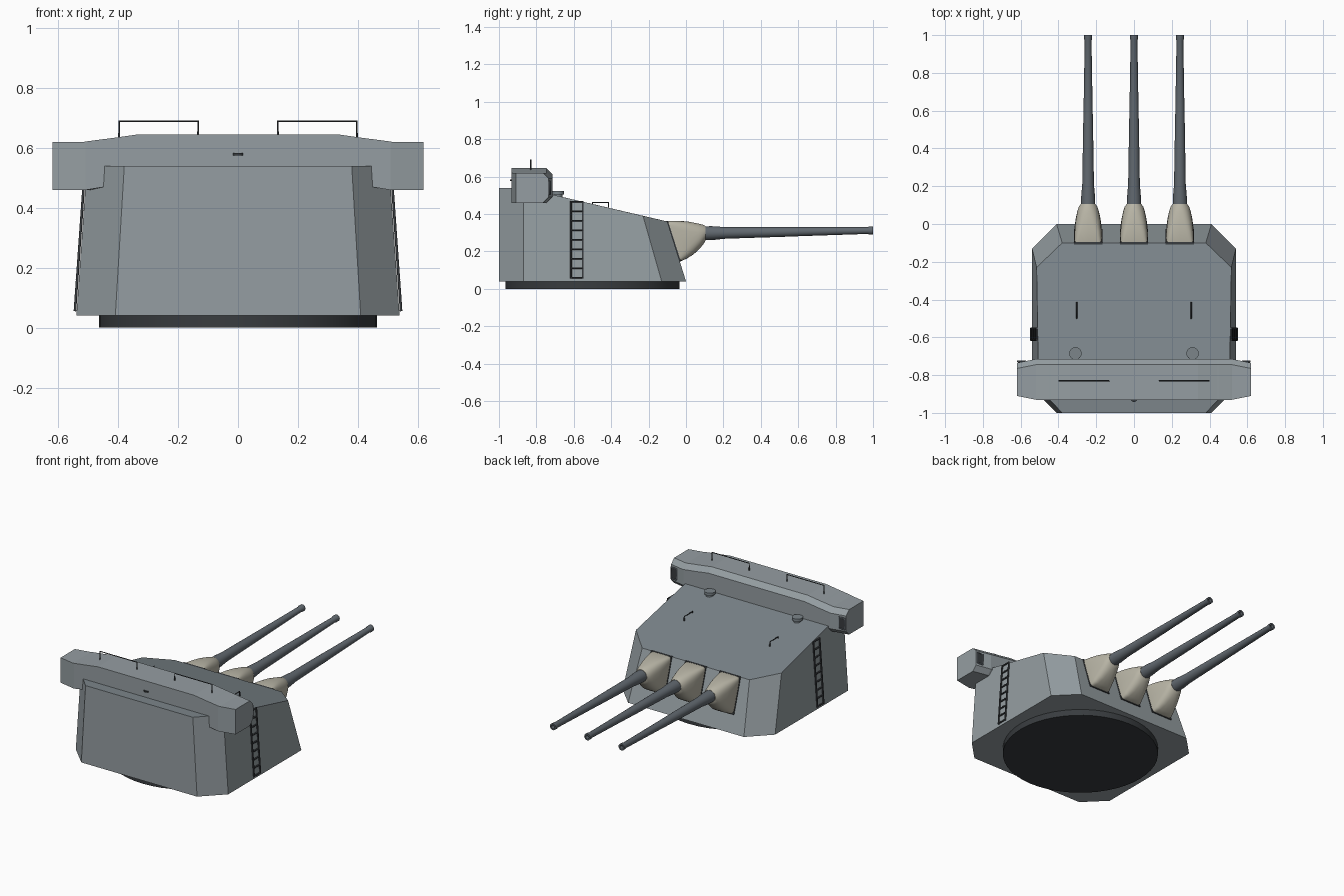
import bpy, bmesh, math
from mathutils import Vector

if "Cube" in bpy.data.objects:
    bpy.data.objects.remove(bpy.data.objects["Cube"])


def mat(name, col):
    m = bpy.data.materials.new(name)
    m.diffuse_color = (*col, 1)
    m.use_nodes = True
    m.node_tree.nodes["Principled BSDF"].inputs["Base Color"].default_value = m.diffuse_color
    return m


HULL = mat("hull_grey", (0.30, 0.34, 0.36))
DECK = mat("roof_grey", (0.20, 0.235, 0.255))
GUN = mat("gun_grey", (0.12, 0.14, 0.16))
CANVAS = mat("canvas", (0.48, 0.46, 0.38))
DARK = mat("dark_metal", (0.04, 0.045, 0.05))


def make(name, verts, faces, *mats, smooth=None):
    me = bpy.data.meshes.new(name)
    me.from_pydata([tuple(v) for v in verts], [], faces)
    bm = bmesh.new()
    bm.from_mesh(me)
    bmesh.ops.recalc_face_normals(bm, faces=bm.faces)
    bm.to_mesh(me)
    bm.free()
    for m in mats:
        me.materials.append(m)
    ob = bpy.data.objects.new(name, me)
    bpy.context.collection.objects.link(ob)
    if smooth:
        bpy.ops.object.select_all(action='DESELECT')
        ob.select_set(True)
        bpy.context.view_layer.objects.active = ob
        bpy.ops.object.shade_smooth_by_angle(angle=math.radians(smooth))
    return ob


def loft(name, rings, *mats, smooth=None):
    """Skin a list of equal-length rings and cap both ends."""
    n = len(rings[0])
    verts = [v for r in rings for v in r]
    faces = [(k * n + i, k * n + (i + 1) % n, (k + 1) * n + (i + 1) % n, (k + 1) * n + i)
             for k in range(len(rings) - 1) for i in range(n)]
    faces += [tuple(range(n)), tuple(range(len(verts) - n, len(verts)))]
    return make(name, verts, faces, *mats, smooth=smooth)


def lathe(name, profile, origin, axis, m, n=24, smooth=35):
    """Revolve (distance, radius) pairs about an axis."""
    a = Vector(axis).normalized()
    u = a.orthogonal().normalized()
    w = a.cross(u)
    rings = [[Vector(origin) + a * d + (u * math.cos(t) + w * math.sin(t)) * r
              for t in (2 * math.pi * i / n for i in range(n))] for d, r in profile]
    return loft(name, rings, m, smooth=smooth)


def box(name, lo, hi, m):
    ring = lambda y: [(lo[0], y, lo[2]), (hi[0], y, lo[2]), (hi[0], y, hi[2]), (lo[0], y, hi[2])]
    return loft(name, [ring(lo[1]), ring(hi[1])], m)


def rod(name, paths, r, m):
    """Thin bars along polylines."""
    cu = bpy.data.curves.new(name, 'CURVE')
    cu.dimensions = '3D'
    cu.bevel_depth = r
    cu.bevel_resolution = 1
    cu.use_fill_caps = True
    for p in paths:
        s = cu.splines.new('POLY')
        s.points.add(len(p) - 1)
        for pt, co in zip(s.points, p):
            pt.co = (*co, 1)
    cu.materials.append(m)
    ob = bpy.data.objects.new(name, cu)
    bpy.context.collection.objects.link(ob)


def side_x(z):
    return 0.54 - 0.07 * (z - 0.04)


def roof_z(y):
    return 0.36 + (-0.1 - y) * 0.234


# Barbette ring
lathe("barbette_ring", [(0, 0.465), (0.05, 0.465)], (0, -0.5, 0), (0, 0, 1), DARK, 48)

# Armoured gunhouse: eight-sided, sloped roof with a flat rear strip
bottom = [(0.41, 0, .04), (0.54, -0.13, .04), (0.54, -0.87, .04), (0.41, -1, .04)]
top = [(0.38, -0.1, .36), (side_x(.39), -0.23, .39), (side_x(.54), -0.87, .54), (0.38, -1, .54)]
mirror = lambda h: h + [(-x, y, z) for x, y, z in reversed(h)]
faces = [(i, (i + 1) % 8, 8 + (i + 1) % 8, 8 + i) for i in range(8)]
faces += [tuple(range(8)), (8, 9, 10, 13, 14, 15), (10, 11, 12, 13)]
house = make("gunhouse", mirror(bottom) + mirror(top), faces, HULL, DECK)
for p in house.data.polygons:
    if p.normal.z > 0.8:
        p.material_index = 1

# Rangefinder hood: half sections (x, back y, front y, top z, bottom z back, bottom z front)
half = [(0.62, -0.91, -0.735, .62, .46, .46), (0.52, -0.93, -0.715, .62, .46, .46),
        (0.51, -0.932, -0.715, .622, .46, .46), (0.45, -0.932, -0.715, .63, .47, .46),
        (0.44, -0.932, -0.715, .631, .54, .47), (0.34, -0.932, -0.715, .645, .54, .47)]
secs = half + [(-s[0], *s[1:]) for s in reversed(half)]
loft("rangefinder_hood", [[(x, b, zb), (x, b, zt), (x, f - .03, zt), (x, f, zt - .03),
                           (x, f, zf + .03), (x, f - .03, zf)]
                          for x, b, f, zt, zb, zf in secs], HULL)
lathe("hood_rear_eye", [(-.004, .02), (.004, .02)], (0, -0.922, 0.58), (0, 0, 1), DARK, 16)

# Guns and canvas blast bags
axis = Vector((0, 0.9, 0.015))
N = 32
for i, x in enumerate((-0.243, 0, 0.243)):
    lathe(f"gun_barrel_{i}", [(0, .038), (.19, .037), (.26, .031), (.57, .026), (.66, .024),
                              (1.02, .018), (1.03, .021), (1.05, .021), (1.05, .012), (.98, .012)],
          (x, -0.05, 0.2945), axis, GUN)
    rings = []
    # top y,z / bottom y,z / half width / squareness
    for ty, tz, by, bz, w, e in [(-.12, .357, -.05, .15, .072, .18), (-.09, .362, -.022, .15, .073, .22),
                                 (-.04, .363, .005, .162, .071, .4), (.01, .36, .04, .184, .066, .6),
                                 (.06, .35, .075, .216, .057, .8), (.09, .343, .094, .24, .049, 1),
                                 (.105, .336, .105, .258, .039, 1)]:
        t, b = Vector((x, ty, tz)), Vector((x, by, bz))
        sgn = lambda v: math.copysign(abs(v) ** e, v) if abs(v) > 1e-6 else 0
        rings.append([(t + b) / 2 + (t - b) / 2 * sgn(math.sin(a)) + Vector((w * sgn(math.cos(a)), 0, 0))
                      for a in (2 * math.pi * k / N for k in range(N))])
    loft(f"blast_bag_{i}", rings, CANVAS, smooth=40)
    # dark port frame lying on the front plate
    q = [(-.075, -.099, .362), (.075, -.099, .362), (.075, -.030, .145), (-.075, -.030, .145)]
    loft(f"gun_port_{i}", [[(x + a, y + d, z) for a, y, z in q] for d in (-.02, .003)], DARK)

for s, side in ((-1, "left"), (1, "right")):
    # Side ladder
    P = lambda y, z: (s * (side_x(z) + .006), y, z)
    rails = [[P(y, .055), P(y, .47)] for y in (-.615, -.552)]
    rungs = [[P(-.615, z), P(-.552, z)] for z in (.06 + .0508 * k for k in range(9))]
    rod(f"ladder_{side}", rails + rungs, .005, DARK)
    # Roof sight with cap
    lathe(f"roof_sight_{side}", [(0, .024), (.025, .024), (.025, .033), (.042, .033)],
          (s * .31, -.685, .48), (0, 0, 1), DECK, 20)
    # Roof handrail and hood handrail
    rod(f"roof_handrail_{side}", [[(s * .303, -.5, roof_z(-.5)), (s * .303, -.5, .462),
                                   (s * .303, -.415, .462), (s * .303, -.415, roof_z(-.415))]], .0035, DARK)
    rod(f"hood_handrail_{side}", [[(s * .133, -.83, .64), (s * .133, -.83, .69),
                                   (s * .397, -.83, .69), (s * .397, -.83, .63)]], .0035, DARK)
    # Rangefinder window with frame
    a, b = sorted((s * .575, s * .615))
    box(f"window_{side}", (a, -.75, .505), (b, -.725, .575), DARK)
    rod(f"window_frame_{side}", [[(a, -.727, .505), (b, -.727, .505), (b, -.727, .575),
                                  (a, -.727, .575), (a, -.727, .505)]], .005, GUN)
